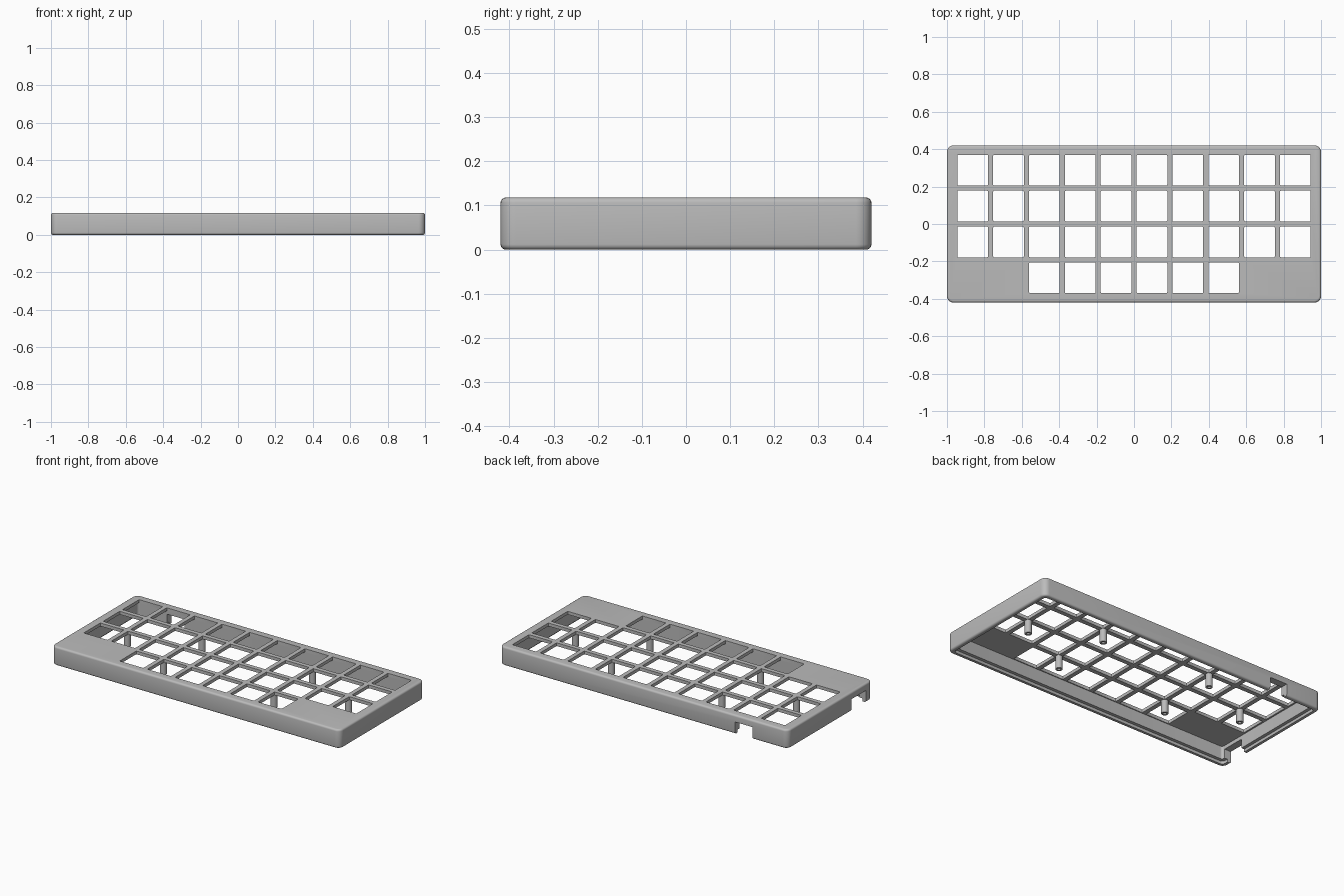
import bpy, bmesh, math
from mathutils import Matrix, Vector

old = bpy.data.objects.get("Cube")
if old:
    bpy.data.objects.remove(old)

HEIGHT = 0.118
PITCH = 0.1917
KEY = 0.164
PLATE_Z = 0.098          # underside of the top plate

grey = bpy.data.materials.new("case_grey")
grey.use_nodes = True
grey.diffuse_color = (0.5, 0.5, 0.5, 1)
grey.node_tree.nodes["Principled BSDF"].inputs["Base Color"].default_value = (0.5, 0.5, 0.5, 1)


def add_box(bm, lo, hi):
    """Add an axis-aligned box given two opposite corners."""
    lo, hi = Vector(lo), Vector(hi)
    move = Matrix.Translation((lo + hi) / 2) @ Matrix.Diagonal((*(hi - lo), 1))
    return bmesh.ops.create_cube(bm, size=1, matrix=move)["verts"]


def make_object(name, bm):
    mesh = bpy.data.meshes.new(name)
    bm.to_mesh(mesh)
    bm.free()
    mesh.materials.append(grey)
    obj = bpy.data.objects.new(name, mesh)
    bpy.context.collection.objects.link(obj)
    return obj


def rounded_slab(name, half_x, half_y, z0, z1, corner, edge=0):
    """Box with rounded upright corners and optionally rounded rims."""
    bm = bmesh.new()
    add_box(bm, (-half_x, -half_y, z0), (half_x, half_y, z1))
    upright = [e for e in bm.edges if abs(e.verts[0].co.z - e.verts[1].co.z) > 0.001]
    bmesh.ops.bevel(bm, geom=upright, offset=corner, segments=6, profile=0.5, affect='EDGES')
    if edge:
        rims = [e for e in bm.edges if abs(e.verts[0].co.z - e.verts[1].co.z) < 0.001]
        bmesh.ops.bevel(bm, geom=rims, offset=edge, segments=4, profile=0.5, affect='EDGES')
    return make_object(name, bm)


def cut(target, cutter):
    mod = target.modifiers.new("cut", 'BOOLEAN')
    mod.operation = 'DIFFERENCE'
    mod.solver = 'EXACT'
    mod.object = cutter
    bpy.context.view_layer.objects.active = target
    bpy.ops.object.modifier_apply(modifier=mod.name)
    bpy.data.objects.remove(cutter)


def smooth(obj):
    bpy.ops.object.select_all(action='DESELECT')
    obj.select_set(True)
    bpy.context.view_layer.objects.active = obj
    bpy.ops.object.shade_smooth_by_angle(angle=math.radians(35))


# Case shell, hollow underneath with a stepped lip for a base plate
case = rounded_slab("case", 1.0, 0.42, 0, HEIGHT, 0.035, 0.012)
cut(case, rounded_slab("cavity", 0.955, 0.375, -0.05, PLATE_Z, 0.015))
cut(case, rounded_slab("base_lip", 0.975, 0.395, -0.05, 0.018, 0.02))

# Key openings: three full rows of ten, and six in the front row
bm = bmesh.new()
for row in range(4):
    y = (1.5 - row) * PITCH
    for col in (range(10) if row < 3 else range(2, 8)):
        x = (col - 4.5) * PITCH
        add_box(bm, (x - KEY / 2, y - KEY / 2, PLATE_Z - 0.03),
                (x + KEY / 2, y + KEY / 2, HEIGHT + 0.03))
upright = [e for e in bm.edges if abs(e.verts[0].co.z - e.verts[1].co.z) > 0.001]
bmesh.ops.bevel(bm, geom=upright, offset=0.005, segments=2, profile=0.5, affect='EDGES')
cut(case, make_object("key_openings", bm))

# Connector notches in the back wall and the right wall
bm = bmesh.new()
add_box(bm, (-0.755, 0.35, -0.05), (-0.635, 0.5, 0.075))
add_box(bm, (-1.1, -0.355, -0.05), (-0.93, -0.21, 0.075))
cut(case, make_object("notches", bm))
smooth(case)


def screw_post(name, x, y, outer=0.02, inner=0.01, z0=0.018, depth=0.07):
    """Lathe a post with a blind screw hole in its lower end."""
    bm = bmesh.new()
    profile = [(0, z0 + depth), (inner, z0 + depth), (inner, z0),
               (outer, z0), (outer, PLATE_Z + 0.004)]
    verts = [bm.verts.new((r, 0, z)) for r, z in profile]
    edges = [bm.edges.new(pair) for pair in zip(verts, verts[1:])]
    bmesh.ops.spin(bm, geom=verts + edges, cent=(0, 0, 0), axis=(0, 0, 1),
                   angle=math.tau, steps=24)
    bmesh.ops.remove_doubles(bm, verts=bm.verts, dist=0.0001)
    bmesh.ops.recalc_face_normals(bm, faces=bm.faces)
    # Outward direction is set from the outer wall
    wall = max(bm.faces, key=lambda f: f.calc_center_median().xy.length)
    if wall.normal.dot(wall.calc_center_median()) < 0:
        bmesh.ops.reverse_faces(bm, faces=bm.faces)
    bmesh.ops.translate(bm, verts=bm.verts, vec=(x, y, 0))
    smooth(make_object(name, bm))


# Screw posts where the plate bars cross
for side, s in (("left", 1), ("right", -1)):
    screw_post(f"outer_post_{side}", s * 4 * PITCH, 0)
    screw_post(f"back_post_{side}", s * 2 * PITCH, PITCH)
    screw_post(f"front_post_{side}", s * 2 * PITCH, -PITCH)
